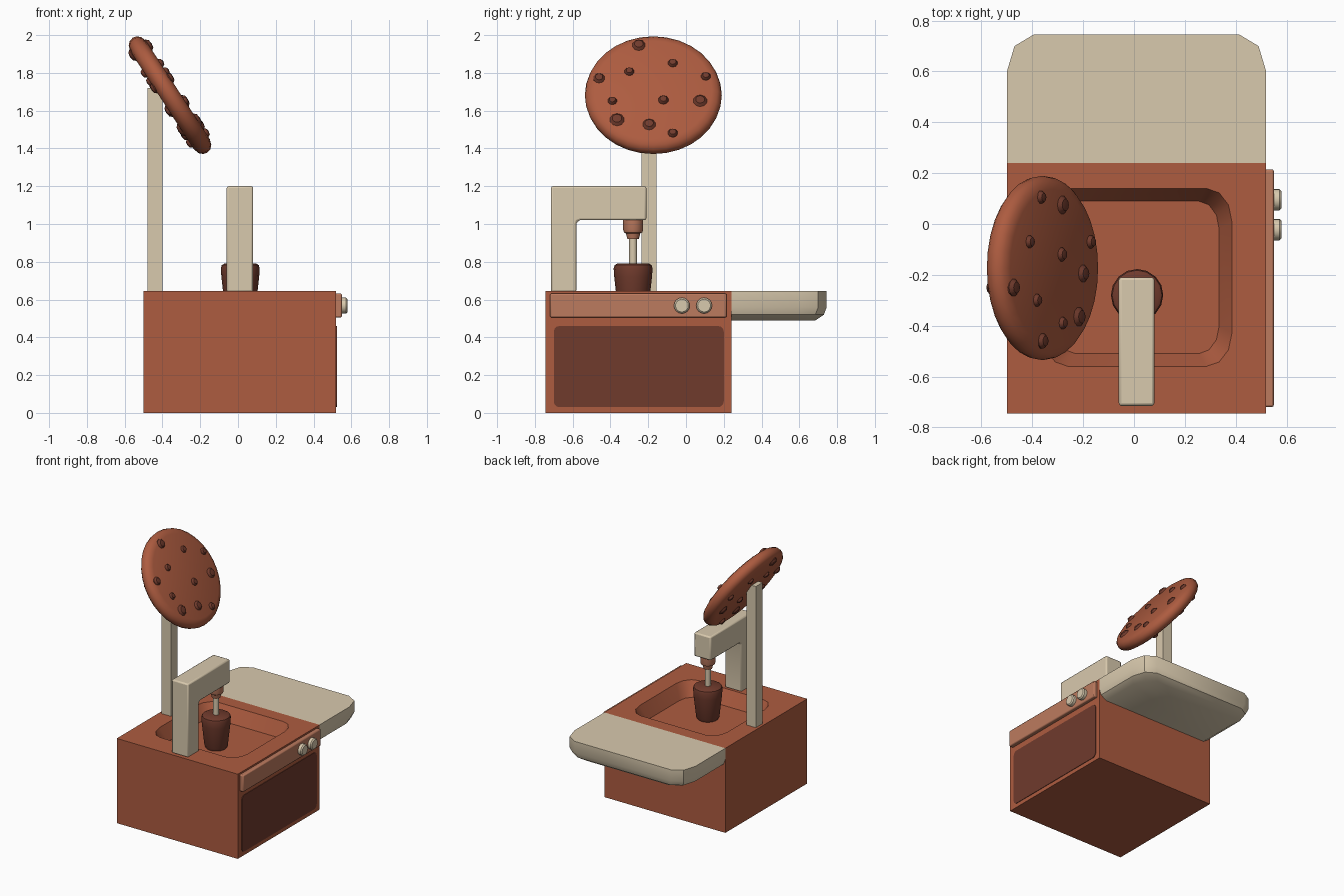
import bpy, bmesh, math
from mathutils import Matrix, Vector

if "Cube" in bpy.data.objects:
    bpy.data.objects.remove(bpy.data.objects["Cube"])


def material(name, rgb):
    m = bpy.data.materials.new(name)
    m.diffuse_color = [((c + 0.055) / 1.055) ** 2.4 for c in rgb] + [1.0]
    m.use_nodes = True
    m.node_tree.nodes["Principled BSDF"].inputs["Base Color"].default_value = m.diffuse_color
    return m


BROWN = material("biscuit brown", (0.68, 0.36, 0.25))
DARK = material("dark chocolate", (0.44, 0.23, 0.175))
CREAM = material("cream", (0.85, 0.79, 0.68))
TAN = material("light clay", (0.74, 0.48, 0.37))


def finish(bm, name, mat, matrix=None, bevel=0.0, angle=35):
    bmesh.ops.recalc_face_normals(bm, faces=bm.faces)
    if matrix is not None:
        bm.transform(matrix)
    me = bpy.data.meshes.new(name)
    bm.to_mesh(me)
    bm.free()
    me.materials.append(mat)
    me.shade_smooth()
    me.set_sharp_from_angle(angle=math.radians(angle))
    ob = bpy.data.objects.new(name, me)
    bpy.context.collection.objects.link(ob)
    if bevel:
        b = ob.modifiers.new("soft edges", 'BEVEL')
        b.width, b.segments = bevel, 2
        b.limit_method = 'ANGLE'
    return ob


def box(name, mat, x, y, z, bevel=0.0):
    bm = bmesh.new()
    bmesh.ops.create_cube(bm, size=1)
    for v in bm.verts:
        v.co = [a + (b - a) * (c + 0.5) for (a, b), c in zip((x, y, z), v.co)]
    return finish(bm, name, mat, bevel=bevel)


def lathe(name, mat, profile, matrix, n=16):
    # profile of (radius, height) points, starting and ending on the axis
    bm = bmesh.new()
    rings = []
    for r, z in profile:
        if r == 0:
            rings.append([bm.verts.new((0, 0, z))] * n)
        else:
            rings.append([bm.verts.new((r * math.cos(t * math.tau / n),
                                        r * math.sin(t * math.tau / n), z)) for t in range(n)])
    for a, b in zip(rings, rings[1:]):
        for i in range(n):
            j = (i + 1) % n
            bm.faces.new(list(dict.fromkeys((a[i], a[j], b[j], b[i]))))
    return finish(bm, name, mat, matrix)


def rounded(x, y, rx, ry, steps=3):
    # outline with four rounded corners, counter-clockwise from the +x +y corner
    pts = []
    for k in range(4):
        cx = x[1] - rx if k in (0, 3) else x[0] + rx
        cy = y[1] - ry if k in (0, 1) else y[0] + ry
        for s in range(steps + 1):
            t = (k + s / steps) * math.pi / 2
            pts.append((cx + rx * math.cos(t), cy + ry * math.sin(t)))
    return pts


def ring(bm, pts, z):
    return [bm.verts.new((p[0], p[1], z)) for p in pts]


def bridge(bm, a, b):
    for i in range(len(a)):
        j = (i + 1) % len(a)
        bm.faces.new((a[i], a[j], b[j], b[i]))


# body with a sunken basin in the top
bm = bmesh.new()
corners = [(0.52, 0.24), (-0.5, 0.24), (-0.5, -0.745), (0.52, -0.745)]
low, top = ring(bm, corners, 0), ring(bm, corners, 0.645)
bm.faces.new(low)
bridge(bm, low, top)
rim = ring(bm, rounded((-0.36, 0.385), (-0.56, 0.14), 0.1, 0.13), 0.645)
floor = ring(bm, rounded((-0.31, 0.335), (-0.51, 0.09), 0.08, 0.11), 0.54)
for k in range(4):
    for s in range(3):
        bm.faces.new((top[k], rim[4 * k + s], rim[4 * k + s + 1]))
    n = (k + 1) % 4
    bm.faces.new((top[k], rim[4 * k + 3], rim[4 * n], top[n]))
bridge(bm, rim, floor)
bm.faces.new(floor)
finish(bm, "body", BROWN)

# side shelf with rounded outer corners and underside
bm = bmesh.new()
rings = []
for inset, z in ((0, 0.645), (0, 0.56), (0.015, 0.52), (0.06, 0.49)):
    w, f = 0.51 - inset, 0.745 - inset
    half = [(w, 0.24), (w, f - 0.145), (w - 0.03, f - 0.045), (w - 0.105, f)]
    rings.append(ring(bm, [(0.01 + a, b) for a, b in half] +
                      [(0.01 - a, b) for a, b in reversed(half)], z))
bm.faces.new(rings[0])
bm.faces.new(rings[-1])
for a, b in zip(rings, rings[1:]):
    bridge(bm, a, b)
finish(bm, "shelf", CREAM)

# door window plate on the right side
bm = bmesh.new()
outline = rounded((-0.70, 0.20), (0.03, 0.46), 0.03, 0.03)
inner = [bm.verts.new((0.515, a, b)) for a, b in outline]
outer = [bm.verts.new((0.524, a, b)) for a, b in outline]
bridge(bm, inner, outer)
bm.faces.new(inner)
bm.faces.new(outer)
finish(bm, "door_window", DARK)

# control strip and knobs
box("control_strip", TAN, (0.51, 0.55), (-0.72, 0.215), (0.505, 0.632), 0.008)
for i, y in enumerate((-0.022, 0.096)):
    lathe(f"knob_{i + 1}", CREAM, [(0, 0), (0.042, 0), (0.042, 0.032), (0.034, 0.04), (0, 0.04)],
          Matrix.Translation((0.54, y, 0.568)) @ Matrix.Rotation(math.pi / 2, 4, 'Y'))

# mixer arm: an L-shaped side profile pushed across x
bm = bmesh.new()
prof = [(-0.715, 0.64), (-0.58, 0.64), (-0.58, 1.0), (-0.575, 1.014), (-0.56, 1.02),
        (-0.21, 1.02), (-0.21, 1.2), (-0.715, 1.2)]
a = [bm.verts.new((-0.06, *p)) for p in prof]
b = [bm.verts.new((0.08, *p)) for p in prof]
bridge(bm, a, b)
bm.faces.new(a)
bm.faces.new(b)
finish(bm, "mixer_arm", CREAM, bevel=0.01)

# nozzle, shaft and cup under the arm
spot = Matrix.Translation((0.012, -0.28, 0))
lathe("nozzle", TAN, [(0, 1.03), (0.053, 1.03), (0.053, 0.97), (0.048, 0.955), (0.038, 0.95),
                      (0.03, 0.92), (0, 0.92)], spot)
lathe("shaft", CREAM, [(0, 0.94), (0.021, 0.94), (0.021, 0.76), (0, 0.76)], spot, 12)
lathe("cup", DARK, [(0, 0.79), (0.085, 0.79), (0.098, 0.782), (0.103, 0.765), (0.1, 0.72),
                    (0.082, 0.56), (0.072, 0.538), (0, 0.538)], spot)

# sign post and tilted biscuit
box("sign_post", CREAM, (-0.48, -0.4), (-0.235, -0.155), (0.64, 1.72))
tilt = math.radians(57)
sign = Matrix.Translation((-0.36, -0.173, 1.682)) @ Matrix.Rotation(tilt, 4, 'Y')
half = [(0.3625, 0), (0.357, 0.022), (0.34, 0.04), (0.31, 0.05), (0, 0.05)]
lathe("biscuit", BROWN, [(r, -z) for r, z in reversed(half[1:])] + half, sign, 32)

# chocolate chips, each poking out of both faces: y, z as seen from the side, radius
chips = [(-0.25, 1.95, .035), (-0.46, 1.775, .031), (-0.3, 1.81, .026), (-0.07, 1.855, .026),
         (0.105, 1.785, .026), (-0.39, 1.655, .025), (-0.12, 1.66, .028), (0.075, 1.655, .037),
         (-0.365, 1.555, .039), (-0.195, 1.53, .035), (-0.07, 1.485, .027)]
for i, (y, z, r) in enumerate(chips):
    u = (z - 1.682 - 0.03) / math.sin(tilt)
    lathe(f"chip_{i + 1}", DARK, [(0, -0.068), (0.65 * r, -0.064), (r, -0.05), (r, 0.05),
                                  (0.65 * r, 0.064), (0, 0.068)],
          sign @ Matrix.Translation((-u, y + 0.173, 0)), 10)
